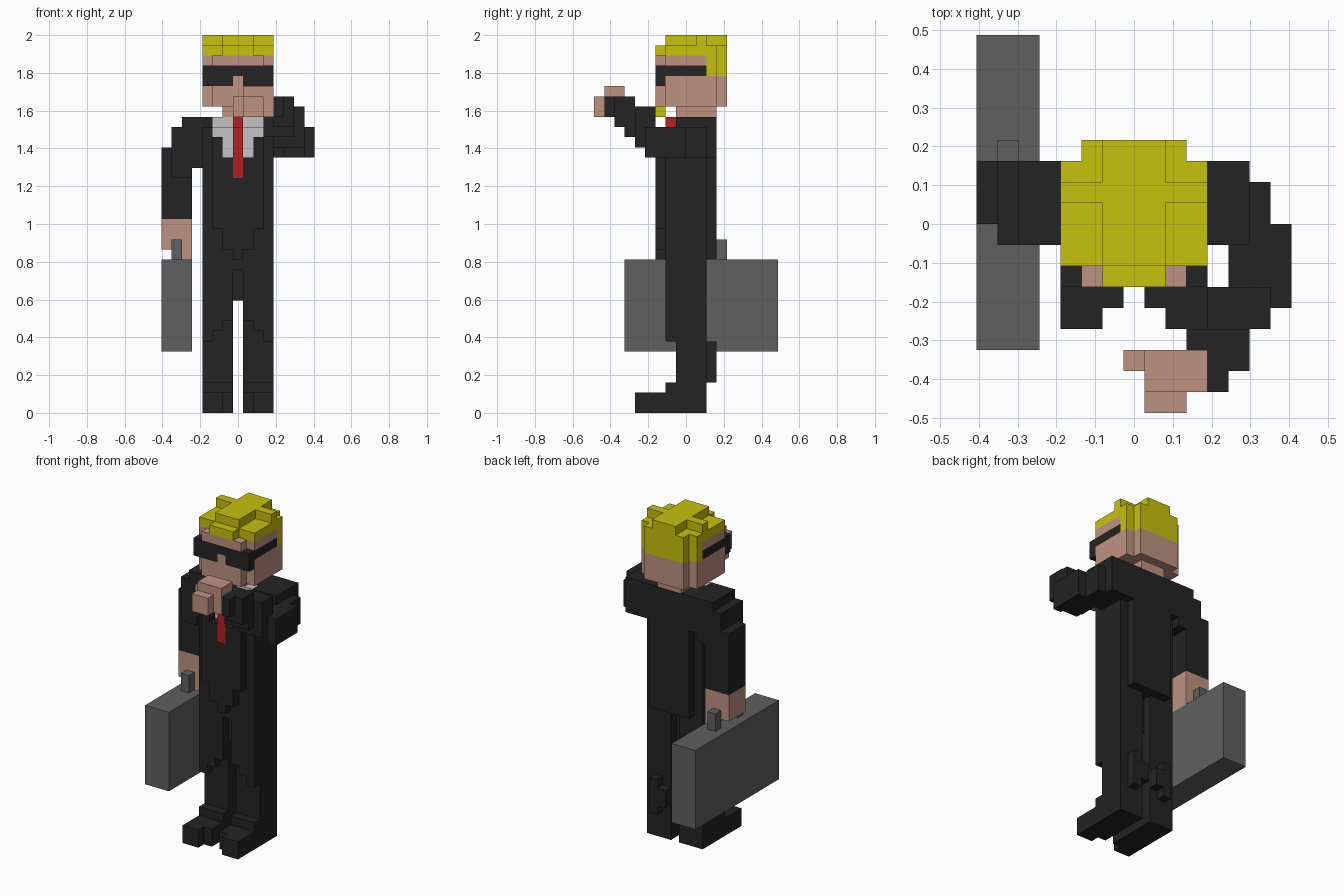
import bpy, bmesh
from mathutils import Vector

cube = bpy.data.objects.get("Cube")
if cube:
    bpy.data.objects.remove(cube, do_unlink=True)

V = 2 / 37                       # edge of one block
ORIGIN = Vector((7.5, 9, 0))     # grid point on the centre line at floor level

COLOURS = {
    "black_suit": (0.017, 0.017, 0.017),
    "skin": (0.52, 0.29, 0.218),
    "yellow_hair": (0.565, 0.535, 0.004),
    "grey_case": (0.115, 0.115, 0.115),
    "light_shirt": (0.55, 0.55, 0.55),
    "red_tie": (0.475, 0.014, 0.014),
}
MATS = {}
for name, rgb in COLOURS.items():
    m = bpy.data.materials.new(name)
    m.use_nodes = True
    m.diffuse_color = (*rgb, 1)
    bsdf = m.node_tree.nodes["Principled BSDF"]
    bsdf.inputs["Base Color"].default_value = (*rgb, 1)
    bsdf.inputs["Roughness"].default_value = 0.9
    MATS[name] = m

cells = {}      # grid cell -> part name; later parts replace earlier ones
part_mat = {}


def part(name, mat, *boxes):
    """Fill boxes given as (x0, x1, y0, y1, z0, z1) in grid units."""
    part_mat[name] = mat
    for x0, x1, y0, y1, z0, z1 in boxes:
        for x in range(x0, x1):
            for y in range(y0, y1):
                for z in range(z0, z1):
                    cells[x, y, z] = name


def flip(box):
    """Mirror a box across the centre line."""
    return (15 - box[1], 15 - box[0], *box[2:])


# Legs and shoes
leg = [(4, 7, 8, 11, 2, 15),                                   # core
       (4, 5, 7, 8, 7, 15), (5, 6, 7, 8, 8, 15), (6, 7, 7, 8, 9, 15),  # thigh front
       (5, 7, 11, 12, 4, 6), (5, 6, 11, 12, 3, 7)]             # calf
shoe = [(4, 7, 5, 11, 0, 2), (4, 6, 4, 5, 0, 2), (4, 7, 7, 8, 2, 3)]
part("right_leg", "black_suit", *leg)
part("left_leg", "black_suit", *map(flip, leg))
part("right_shoe", "black_suit", *shoe)
part("left_shoe", "black_suit", *map(flip, shoe))
part("crotch", "black_suit", (7, 8, 8, 10, 11, 15), (7, 8, 7, 8, 14, 15))

# Jacket with raised front and back panels
part("jacket", "black_suit",
     (4, 11, 7, 11, 15, 28), (4, 11, 8, 12, 25, 29),
     (5, 10, 11, 12, 15, 25),
     (5, 10, 6, 7, 18, 25), (6, 9, 6, 7, 16, 18), (7, 8, 6, 7, 15, 16),
     (5, 6, 6, 7, 25, 27), (9, 10, 6, 7, 25, 27))
part("shirt", "light_shirt", (6, 9, 7, 8, 25, 28), (5, 10, 7, 8, 27, 28),
     (5, 10, 8, 9, 28, 29))
part("tie", "red_tie", (7, 8, 6, 7, 23, 28), (7, 8, 7, 8, 28, 29))

# Right arm hanging down
part("right_sleeve", "black_suit",
     (0, 3, 9, 12, 19, 26), (1, 3, 8, 12, 23, 28), (2, 4, 8, 12, 24, 29))

# Briefcase with the hand around its handle
part("right_hand", "skin", (0, 3, 9, 12, 17, 19), (0, 1, 9, 12, 16, 17),
     (2, 3, 9, 12, 15, 17))
part("briefcase", "grey_case", (0, 3, 3, 18, 6, 15))
part("briefcase_handle", "grey_case", (1, 2, 8, 9, 15, 17),
     (1, 2, 12, 13, 15, 17), (1, 2, 9, 12, 16, 17))

# Left arm bent in front of the chest
part("left_sleeve", "black_suit",
     (11, 13, 8, 12, 25, 29), (12, 13, 6, 8, 25, 28),
     (13, 14, 6, 11, 25, 28), (14, 15, 5, 9, 25, 28),
     (11, 14, 5, 6, 26, 30), (11, 14, 4, 5, 26, 30),
     (10, 13, 3, 4, 27, 31), (11, 13, 2, 3, 28, 31), (11, 12, 1, 2, 29, 31))
part("left_hand", "skin",
     (8, 11, 1, 3, 29, 32), (7, 8, 2, 3, 29, 31), (8, 10, 0, 1, 29, 31))

# Head
part("neck", "skin", (6, 9, 8, 12, 29, 30))
part("head", "skin", (4, 11, 7, 12, 30, 35), (5, 10, 6, 7, 30, 35),
     (5, 10, 12, 13, 30, 33))
part("chin_beard", "yellow_hair", (7, 8, 6, 7, 29, 30))
part("hair", "yellow_hair",
     (4, 11, 11, 12, 33, 36), (5, 10, 12, 13, 33, 36),     # back
     (4, 11, 7, 12, 35, 36), (6, 9, 6, 7, 35, 36),         # cap and fringe
     (6, 9, 7, 13, 36, 37), (4, 11, 10, 11, 36, 37))       # crossed top
part("sunglasses", "black_suit", (4, 11, 6, 7, 32, 34),
     (4, 5, 7, 11, 33, 34), (10, 11, 7, 11, 33, 34))
part("nose", "skin", (7, 8, 6, 7, 32, 33))


def build(name):
    """Make the outer skin of one part, with flat regions merged."""
    bm = bmesh.new()
    for cell in [c for c, n in cells.items() if n == name]:
        centre = Vector(cell) + Vector((0.5, 0.5, 0.5)) - ORIGIN
        for axis in range(3):
            for sign in (-1, 1):
                near = list(cell)
                near[axis] += sign
                if tuple(near) in cells:
                    continue
                n, u, w = Vector(), Vector(), Vector()
                n[axis] = sign * 0.5
                u[(axis + 1) % 3] = 0.5
                w[(axis + 2) % 3] = 0.5 * sign
                bm.faces.new([bm.verts.new((centre + n + u * a + w * b) * V)
                              for a, b in ((-1, -1), (1, -1), (1, 1), (-1, 1))])
    bmesh.ops.remove_doubles(bm, verts=bm.verts, dist=V * 0.01)
    bmesh.ops.dissolve_limit(bm, angle_limit=0.01, verts=bm.verts, edges=bm.edges)
    mesh = bpy.data.meshes.new(name)
    bm.to_mesh(mesh)
    bm.free()
    mesh.materials.append(MATS[part_mat[name]])
    bpy.context.scene.collection.objects.link(bpy.data.objects.new(name, mesh))


for part_name in part_mat:
    build(part_name)
